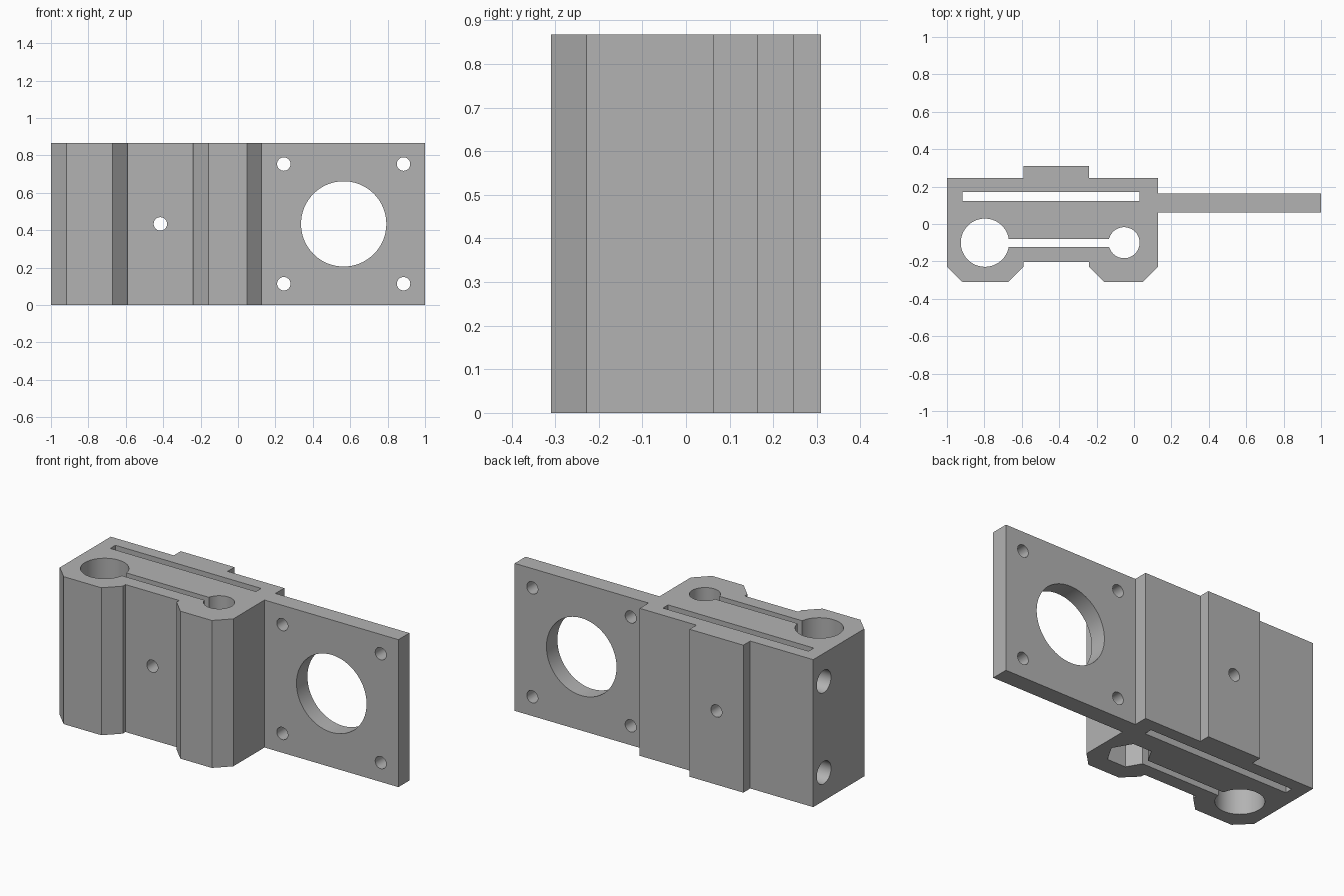
import bpy
import bmesh
from math import radians
from mathutils import Matrix, Vector

if "Cube" in bpy.data.objects:
    bpy.data.objects.remove(bpy.data.objects["Cube"], do_unlink=True)

HEIGHT = 0.867
MID = HEIGHT / 2

grey = bpy.data.materials.new("plain_grey")
grey.use_nodes = True
grey.diffuse_color = (0.45, 0.45, 0.45, 1)
grey.node_tree.nodes["Principled BSDF"].inputs["Base Color"].default_value = (0.45, 0.45, 0.45, 1)


def add_object(name, bm):
    bmesh.ops.recalc_face_normals(bm, faces=bm.faces)
    mesh = bpy.data.meshes.new(name)
    bm.to_mesh(mesh)
    bm.free()
    mesh.materials.append(grey)
    obj = bpy.data.objects.new(name, mesh)
    bpy.context.collection.objects.link(obj)
    return obj


def cut(cutter):
    """Subtract a cutter from the bracket, then remove it."""
    cutter.hide_render = True
    mod = bracket.modifiers.new("cut", "BOOLEAN")
    mod.operation = "DIFFERENCE"
    mod.solver = "EXACT"
    mod.object = cutter
    bpy.context.view_layer.objects.active = bracket
    bpy.ops.object.modifier_apply(modifier=mod.name)
    bpy.data.objects.remove(cutter, do_unlink=True)


def drill(start, end, radius, sides=64):
    a, b = Vector(start), Vector(end)
    turn = (b - a).to_track_quat("Z", "Y").to_matrix().to_4x4()
    bm = bmesh.new()
    bmesh.ops.create_cone(bm, cap_ends=True, segments=sides, radius1=radius, radius2=radius,
                          depth=(b - a).length, matrix=Matrix.Translation((a + b) / 2) @ turn)
    cut(add_object("drill_cutter", bm))


def slot(x0, x1, y0, y1):
    bm = bmesh.new()
    bmesh.ops.create_cube(bm, size=1)
    bmesh.ops.scale(bm, vec=(x1 - x0, y1 - y0, 2), verts=bm.verts)
    bmesh.ops.translate(bm, vec=((x0 + x1) / 2, (y0 + y1) / 2, MID), verts=bm.verts)
    cut(add_object("slot_cutter", bm))


# Bracket body and motor plate share one extruded outline
outline = [(-1, -.228), (-.917, -.31), (-.672, -.31), (-.59, -.228), (-.59, -.203),
           (-.24, -.203), (-.24, -.228), (-.158, -.31), (.047, -.31), (.129, -.228),
           (.129, .062), (1, .062), (1, .164), (.129, .164), (.129, .246), (-.24, .246),
           (-.24, .31), (-.59, .31), (-.59, .246), (-1, .246)]
bm = bmesh.new()
base = bm.faces.new([bm.verts.new((x, y, 0)) for x, y in outline])
top = bmesh.ops.extrude_face_region(bm, geom=[base])["geom"]
bmesh.ops.translate(bm, vec=(0, 0, HEIGHT),
                    verts=[v for v in top if isinstance(v, bmesh.types.BMVert)])
bracket = add_object("motor_bracket", bm)
bracket.select_set(True)

# Vertical bores, joining gap and belt slot
drill((-.797, -.1, -.2), (-.797, -.1, 1.2), .129)
drill((-.053, -.1, -.2), (-.053, -.1, 1.2), .083)
slot(-.72, -.1, -.122, -.08)
slot(-.918, .03, .124, .172)

# Hexagonal nut pocket underneath
bm = bmesh.new()
bmesh.ops.create_cone(bm, cap_ends=True, segments=6, radius1=.12, radius2=.12, depth=.4,
                      matrix=Matrix.Translation((-.053, -.1, 0)) @ Matrix.Rotation(radians(30), 4, "Z"))
corner = max(bm.verts, key=lambda v: v.co.x).co - Vector((-.053, -.1, 0))
if abs(corner.y) > .01:
    bmesh.ops.rotate(bm, cent=(-.053, -.1, 0), verts=bm.verts, matrix=Matrix.Rotation(radians(30), 3, "Z"))
cut(add_object("nut_cutter", bm))

# Horizontal rod holes and clamp screw hole
for side in (-1, 1):
    z = MID + side * .268
    drill((-1.2, .147, z), (.028, .147, z), .066)
drill((-.415, -.5, MID), (-.415, .5, MID), .036, 32)

# Motor opening and four mounting holes
drill((.565, -.02, MID), (.565, .3, MID), .228, 96)
for sx in (-1, 1):
    for sz in (-1, 1):
        x, z = .565 + sx * .32, MID + sz * .32
        drill((x, -.02, z), (x, .3, z), .036, 32)

bpy.ops.object.select_all(action="DESELECT")
bracket.select_set(True)
bpy.context.view_layer.objects.active = bracket
bpy.ops.object.shade_smooth_by_angle(angle=radians(30))
